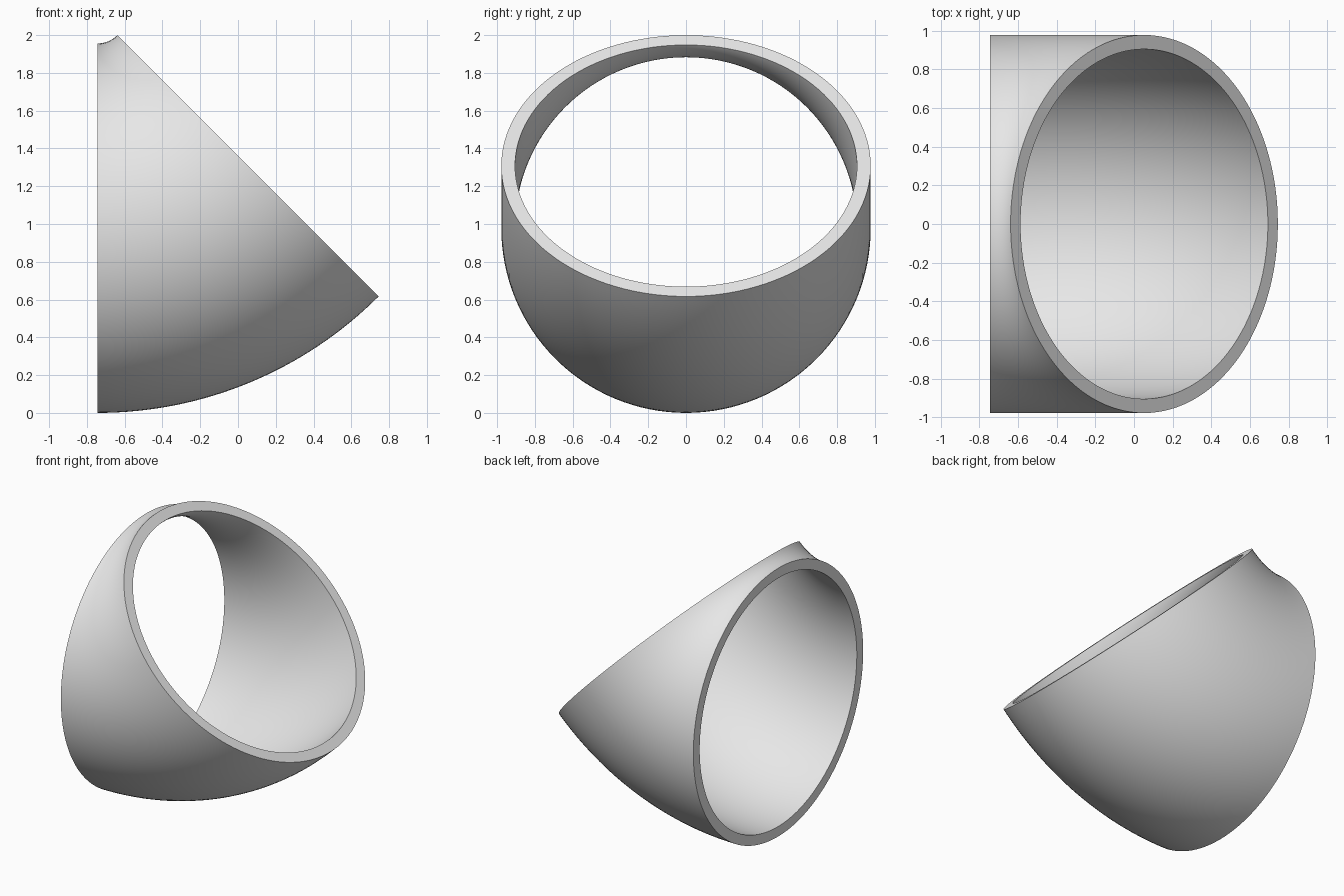
import bpy
import bmesh
from math import sin, cos, pi, radians

cube = bpy.data.objects.get("Cube")
if cube:
    bpy.data.objects.remove(cube, do_unlink=True)

# Pipe elbow dimensions
BEND_RADIUS = 1.127
OUTER_RADIUS = 0.978
INNER_RADIUS = 0.905
PIVOT_X, PIVOT_Z = -0.744, 2.105
BEND_ANGLE = radians(45)
SIDES, STEPS = 128, 32

# Plain grey material
grey = bpy.data.materials.new("light_grey")
grey.use_nodes = True
colour = (0.8, 0.8, 0.8, 1.0)
grey.diffuse_color = colour
grey.node_tree.nodes["Principled BSDF"].inputs["Base Color"].default_value = colour


def add_ring(bm, radius, bend):
    """One circular section of the pipe, swung around the bend pivot."""
    ring = []
    for i in range(SIDES):
        a = 2 * pi * i / SIDES
        reach = BEND_RADIUS + radius * cos(a)
        ring.append(bm.verts.new((PIVOT_X + reach * sin(bend),
                                  radius * sin(a),
                                  PIVOT_Z - reach * cos(bend))))
    return ring


# Outer wall forwards, inner wall back: the turns become the end rims
bm = bmesh.new()
bends = [BEND_ANGLE * i / STEPS for i in range(STEPS + 1)]
rings = [add_ring(bm, OUTER_RADIUS, b) for b in bends]
rings += [add_ring(bm, INNER_RADIUS, b) for b in reversed(bends)]
for k, ring in enumerate(rings):
    after = rings[(k + 1) % len(rings)]
    for i in range(SIDES):
        j = (i + 1) % SIDES
        bm.faces.new((ring[i], ring[j], after[j], after[i]))
bmesh.ops.recalc_face_normals(bm, faces=bm.faces)

mesh = bpy.data.meshes.new("pipe_elbow")
bm.to_mesh(mesh)
bm.free()
mesh.materials.append(grey)
elbow = bpy.data.objects.new("pipe_elbow", mesh)
bpy.context.collection.objects.link(elbow)

# Smooth walls with crisp rims
bpy.ops.object.select_all(action="DESELECT")
elbow.select_set(True)
bpy.context.view_layer.objects.active = elbow
bpy.ops.object.shade_smooth_by_angle(angle=radians(30))
